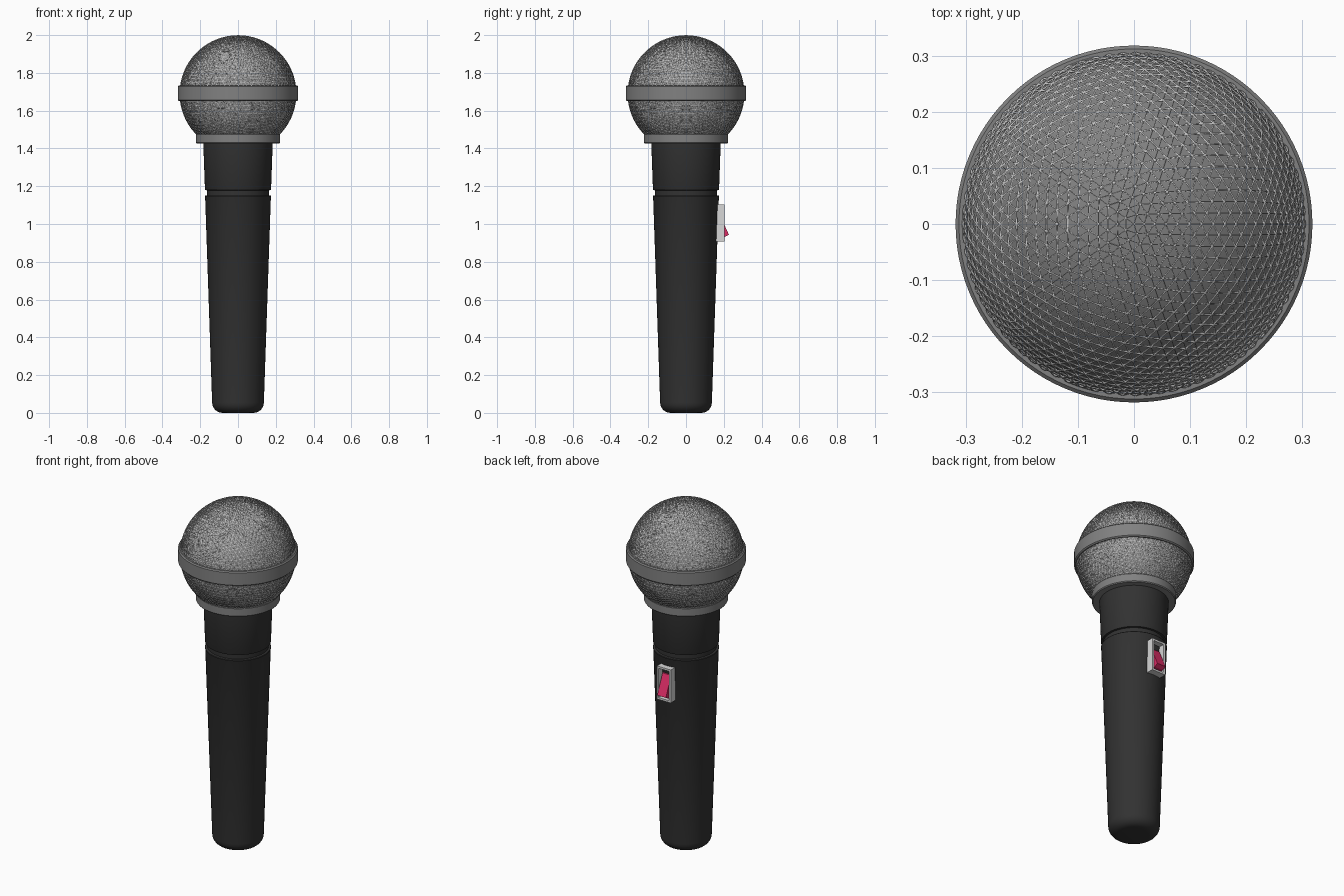
import bpy, bmesh, math
from mathutils import Vector

if "Cube" in bpy.data.objects:
    bpy.data.objects.remove(bpy.data.objects["Cube"])


def material(name, rgb):
    m = bpy.data.materials.new(name)
    m.diffuse_color = (*rgb, 1)
    m.use_nodes = True
    m.node_tree.nodes["Principled BSDF"].inputs["Base Color"].default_value = m.diffuse_color
    return m


BLACK = material("matte_black", (0.032, 0.032, 0.032))
GREY = material("metal_grey", (0.22, 0.22, 0.22))
WIRE = material("grille_wire_grey", (0.55, 0.55, 0.55))
LIGHT = material("switch_light_grey", (0.68, 0.68, 0.68))
RED = material("switch_red", (0.7, 0.025, 0.13))


def finish(bm, name, mat, smooth=True):
    bmesh.ops.recalc_face_normals(bm, faces=bm.faces)
    me = bpy.data.meshes.new(name)
    bm.to_mesh(me)
    bm.free()
    me.materials.append(mat)
    ob = bpy.data.objects.new(name, me)
    bpy.context.collection.objects.link(ob)
    if smooth:
        bpy.ops.object.select_all(action='DESELECT')
        ob.select_set(True)
        bpy.context.view_layer.objects.active = ob
        bpy.ops.object.shade_smooth_by_angle(angle=math.radians(35))
    return ob


def lathe(name, profile, mat, closed=False, segs=96):
    """Revolve (radius, z) points around the z axis."""
    bm = bmesh.new()
    vs = [bm.verts.new((r, 0, z)) for r, z in profile]
    pairs = list(zip(vs, vs[1:])) + ([(vs[-1], vs[0])] if closed else [])
    es = [bm.edges.new(p) for p in pairs]
    bmesh.ops.spin(bm, geom=vs + es, cent=(0, 0, 0), axis=(0, 0, 1),
                   angle=math.tau, steps=segs, use_duplicate=False)
    bmesh.ops.remove_doubles(bm, verts=bm.verts, dist=1e-5)
    return finish(bm, name, mat)


# handle: rounded foot, tapered grip, groove, neck
R = 0.055
foot = [(0.0, 0.0)] + [
    (0.082 + R * math.sin(a), R - R * math.cos(a))
    for a in (math.radians(15 * i) for i in range(7))]
lathe("handle", foot + [(0.174, 1.143), (0.176, 1.147), (0.174, 1.15),
                        (0.163, 1.152), (0.163, 1.178), (0.173, 1.18),
                        (0.175, 1.184), (0.184, 1.435), (0.0, 1.435)], BLACK)

# collar under the head and band around its middle
lathe("collar", [(0.15, 1.426), (0.219, 1.426), (0.223, 1.431), (0.223, 1.474),
                 (0.219, 1.479), (0.15, 1.479)], GREY, closed=True)
lathe("head_band", [(0.295, 1.65), (0.312, 1.65), (0.318, 1.656), (0.318, 1.728),
                    (0.312, 1.734), (0.295, 1.734)], GREY, closed=True)


# grille: triangular wire mesh over a darker liner
def ball(name, radius, mat, wire=0):
    bm = bmesh.new()
    bmesh.ops.create_icosphere(bm, subdivisions=5, radius=radius)
    bmesh.ops.translate(bm, verts=bm.verts, vec=(0, 0, 1.69))
    low = [v for v in bm.verts if v.co.z < 1.43]
    bmesh.ops.delete(bm, geom=low, context='VERTS')
    if wire:
        holes = list(bm.faces)
        bmesh.ops.inset_individual(bm, faces=holes, thickness=wire)
        bmesh.ops.delete(bm, geom=holes, context='FACES')
    return finish(bm, name, mat, True)


ball("grille_liner", 0.306, GREY)
grille = ball("grille_mesh", 0.3095, WIRE, 0.0016)
solid = grille.modifiers.new("wire_depth", 'SOLIDIFY')
solid.thickness = 0.004
solid.offset = -1

# switch plate: a frame with an open window onto the handle
bm = bmesh.new()
bmesh.ops.create_cube(bm, size=1)
for v in bm.verts:
    v.co = Vector((v.co.x * 0.09, 0.1725 + v.co.y * 0.065, 1.005 + v.co.z * 0.194))
bm.faces.ensure_lookup_table()
front = max(bm.faces, key=lambda f: f.calc_center_median().y)
bmesh.ops.inset_region(bm, faces=[front], thickness=0.016)
ret = bmesh.ops.extrude_face_region(bm, geom=[front])
moved = [g for g in ret["geom"] if isinstance(g, bmesh.types.BMVert)]
bmesh.ops.translate(bm, verts=moved, vec=(0, -0.05, 0))
if front.is_valid:
    bmesh.ops.delete(bm, geom=[front], context='FACES_ONLY')
finish(bm, "switch_plate", LIGHT, False)

# tilted rocker, lower end pressed out
bm = bmesh.new()
side = [(0.16, 0.93), (0.205, 0.931), (0.227, 0.943), (0.177, 1.055), (0.16, 1.058)]
face = bm.faces.new([bm.verts.new((-0.028, y, z)) for y, z in side])
ret = bmesh.ops.extrude_face_region(bm, geom=[face])
moved = [g for g in ret["geom"] if isinstance(g, bmesh.types.BMVert)]
bmesh.ops.translate(bm, verts=moved, vec=(0.056, 0, 0))
finish(bm, "switch_rocker", RED, False)
